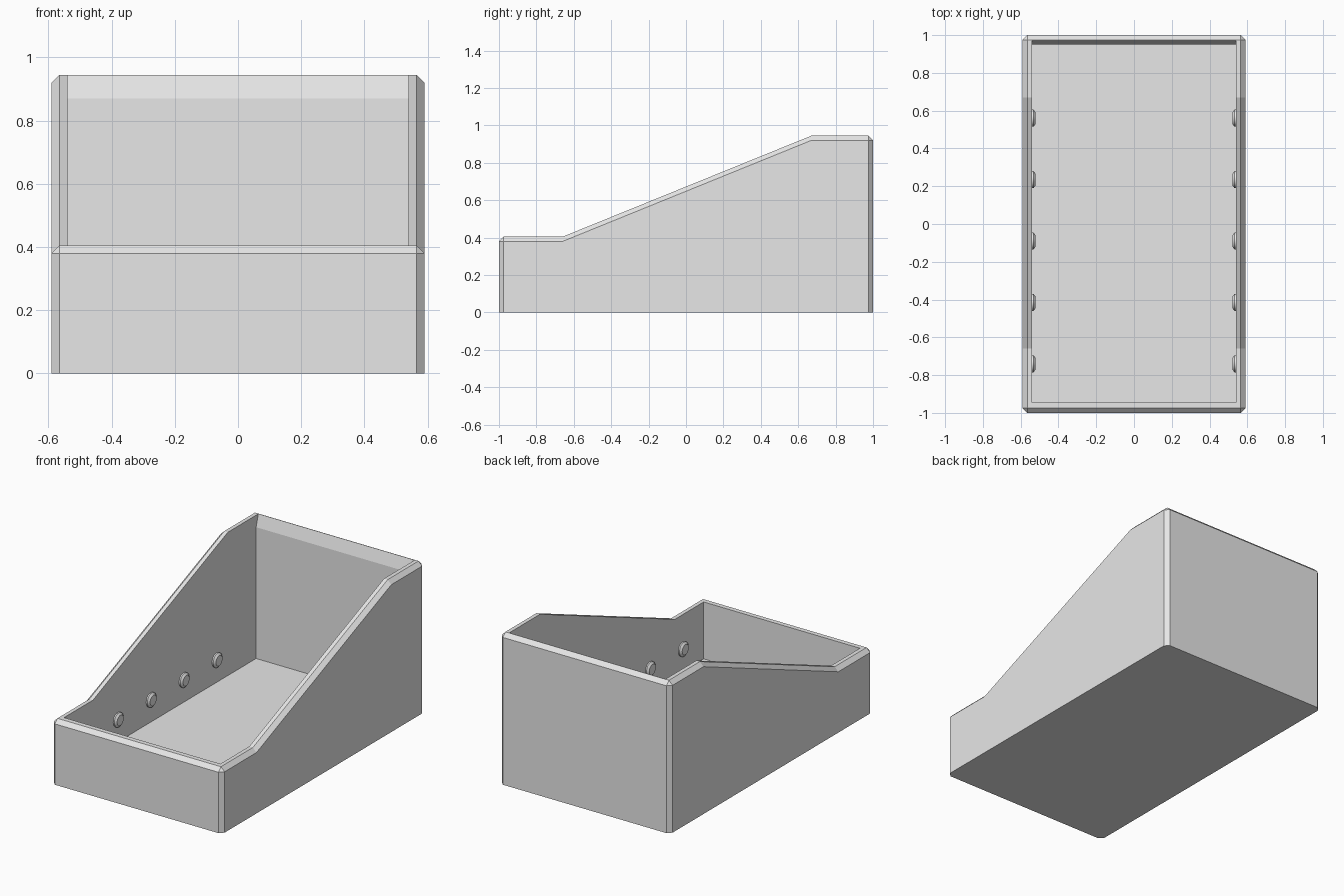
import bpy
import bmesh
from math import pi
from mathutils import Matrix

cube = bpy.data.objects.get("Cube")
if cube:
    bpy.data.objects.remove(cube, do_unlink=True)

grey = bpy.data.materials.new("light grey")
grey.use_nodes = True
grey.diffuse_color = (0.8, 0.8, 0.8, 1)
grey.node_tree.nodes["Principled BSDF"].inputs["Base Color"].default_value = (0.8, 0.8, 0.8, 1)

LOW, HIGH = 0.405, 0.945            # rim heights at front and back
SLOPE_START, SLOPE_END = -0.66, 0.67
WALL = 0.54                         # inner half width
FLOOR = 0.05


def rim(y):
    """Height of the side profile at depth y."""
    t = (y - SLOPE_START) / (SLOPE_END - SLOPE_START)
    return LOW + (HIGH - LOW) * min(1, max(0, t))


def ring(bm, x, front, back, height, cut=0.0):
    """Closed loop around the bin with cut corners and slope break points."""
    side = [(x - cut, front), (x, front + cut), (x, SLOPE_START),
            (x, SLOPE_END), (x, back - cut), (x - cut, back)]
    plan = side + [(-px, py) for px, py in reversed(side)]
    return [bm.verts.new((px, py, height(py))) for px, py in plan]


def finish(bm, name):
    bmesh.ops.remove_doubles(bm, verts=bm.verts, dist=0.0005)
    bmesh.ops.dissolve_degenerate(bm, edges=bm.edges, dist=0.0005)
    bmesh.ops.recalc_face_normals(bm, faces=bm.faces)
    mesh = bpy.data.meshes.new(name)
    bm.to_mesh(mesh)
    bm.free()
    mesh.materials.append(grey)
    obj = bpy.data.objects.new(name, mesh)
    bpy.context.collection.objects.link(obj)
    return obj


# Open bin: outer wall, chamfered rim, back lip, inner wall and floor
bm = bmesh.new()
rings = [
    ring(bm, 0.59, -1, 1, lambda y: 0, 0.025),
    ring(bm, 0.59, -1, 1, lambda y: rim(y) - 0.025, 0.025),
    ring(bm, 0.565, -0.975, 0.975, rim),
    ring(bm, WALL, -0.945, 0.972, rim),
    ring(bm, WALL, -0.945, 0.95, lambda y: rim(y) - 0.075),
    ring(bm, WALL, -0.945, 0.95, lambda y: FLOOR),
]
for lower, upper in zip(rings, rings[1:]):
    for i in range(len(lower)):
        j = (i + 1) % len(lower)
        bm.faces.new((lower[i], lower[j], upper[j], upper[i]))
bm.faces.new(rings[0])
bm.faces.new(rings[-1])
finish(bm, "display_bin")

# Rows of round studs on both inner walls
for side, label in ((1, "left"), (-1, "right")):
    bm = bmesh.new()
    for i in range(5):
        y = -0.74 + 0.325 * i
        turn = Matrix.Rotation(-side * pi / 2, 4, 'Y')
        for r1, r2, depth, x in ((0.045, 0.045, 0.018, 0.541),
                                 (0.045, 0.032, 0.010, 0.527)):
            bmesh.ops.create_cone(
                bm, cap_ends=True, segments=24, radius1=r1, radius2=r2, depth=depth,
                matrix=Matrix.Translation((side * x, y, 0.19)) @ turn)
    studs = finish(bm, label + "_studs")
    bpy.ops.object.select_all(action='DESELECT')
    studs.select_set(True)
    bpy.context.view_layer.objects.active = studs
    bpy.ops.object.shade_smooth_by_angle(angle=pi / 6)
